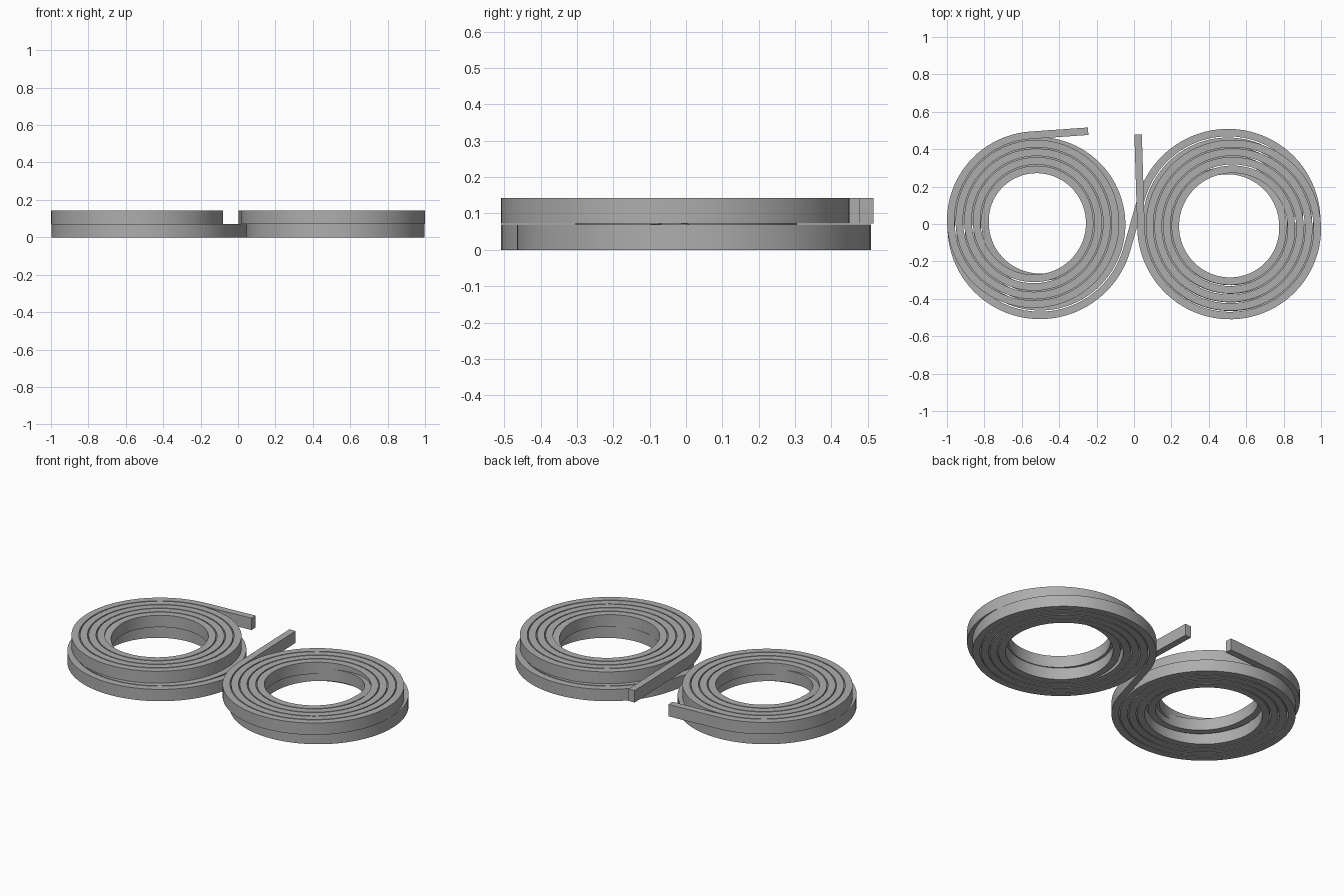
import bpy, bmesh, math
from mathutils import Vector

cube = bpy.data.objects.get("Cube")
if cube:
    bpy.data.objects.remove(cube)

WIDTH, HEIGHT = 0.040, 0.070      # wire section
PITCH = 0.046                     # spacing between turns
LOW, HIGH = 0.035, 0.107          # centre heights of the two layers
RAMP = 200                        # degrees taken to drop between layers
STEP = 4

grey = bpy.data.materials.new("wire_grey")
grey.use_nodes = True
colour = (0.42, 0.42, 0.42, 1)
grey.diffuse_color = colour
grey.node_tree.nodes["Principled BSDF"].inputs["Base Color"].default_value = colour


def polar(centre, radius, degrees, z):
    a = math.radians(degrees)
    return Vector((centre.x + radius * math.cos(a), centre.y + radius * math.sin(a), z))


def coil_path(lead_end, top_centre, top_radius, zero, lead_angle, side):
    """Lead, upper spiral inward, ramp down, lower spiral outward, link to the middle."""
    top_centre = Vector(top_centre)
    low_centre = Vector((0.51 * side, 0.01 * side))
    inner = 1620 if side < 0 else 1800
    path = [Vector((*lead_end, HIGH))]
    # upper layer
    t = zero + lead_angle
    while t < inner:
        path.append(polar(top_centre, top_radius - PITCH * (t - zero) / 360, t, HIGH))
        t += STEP
    # ramp and lower layer
    top_inner = top_radius - PITCH * (inner - zero) / 360
    sweep = 4 * 360 + 165
    count = sweep // STEP
    for i in range(count + 1):
        d = sweep * i / count
        f = min(d / RAMP, 1)
        outward = PITCH * d / 360
        radius = (top_inner + outward) * (1 - f) + (0.283 + outward) * f
        path.append(polar(top_centre.lerp(low_centre, f), radius, inner + d,
                          HIGH + (LOW - HIGH) * f))
    path.append(Vector((0, 0, LOW)))
    return path


def sweep_wire(name, path):
    """Sweep a rectangular section along the path."""
    bm = bmesh.new()
    rings = []
    for i, p in enumerate(path):
        before = path[max(i - 1, 0)]
        after = path[min(i + 1, len(path) - 1)]
        d1, d2 = p - before, after - p
        tangent = d1.normalized() + d2.normalized()
        across = Vector((-tangent.y, tangent.x, 0)).normalized() * WIDTH / 2
        up = Vector((0, 0, HEIGHT / 2))
        rings.append([bm.verts.new(p + s * across + u * up)
                      for s, u in ((-1, -1), (1, -1), (1, 1), (-1, 1))])
    for a, b in zip(rings, rings[1:]):
        for k in range(4):
            n = (k + 1) % 4
            bm.faces.new((a[k], a[n], b[n], b[k]))
    bm.faces.new(rings[0])
    bm.faces.new(rings[-1])
    bmesh.ops.recalc_face_normals(bm, faces=bm.faces)
    mesh = bpy.data.meshes.new(name)
    bm.to_mesh(mesh)
    bm.free()
    mesh.materials.append(grey)
    obj = bpy.data.objects.new(name, mesh)
    bpy.context.collection.objects.link(obj)
    bpy.ops.object.select_all(action='DESELECT')
    obj.select_set(True)
    bpy.context.view_layer.objects.active = obj
    bpy.ops.object.shade_smooth_by_angle(angle=math.radians(30))
    return obj


# The two coils, joined by the link through the middle
sweep_wire("right_coil", coil_path((-0.245, 0.496), (-0.528, 0.012), 0.4635, 90, 4, -1))
sweep_wire("left_coil", coil_path((0.022, 0.478), (0.52, -0.018), 0.483, 180, 3, 1))
